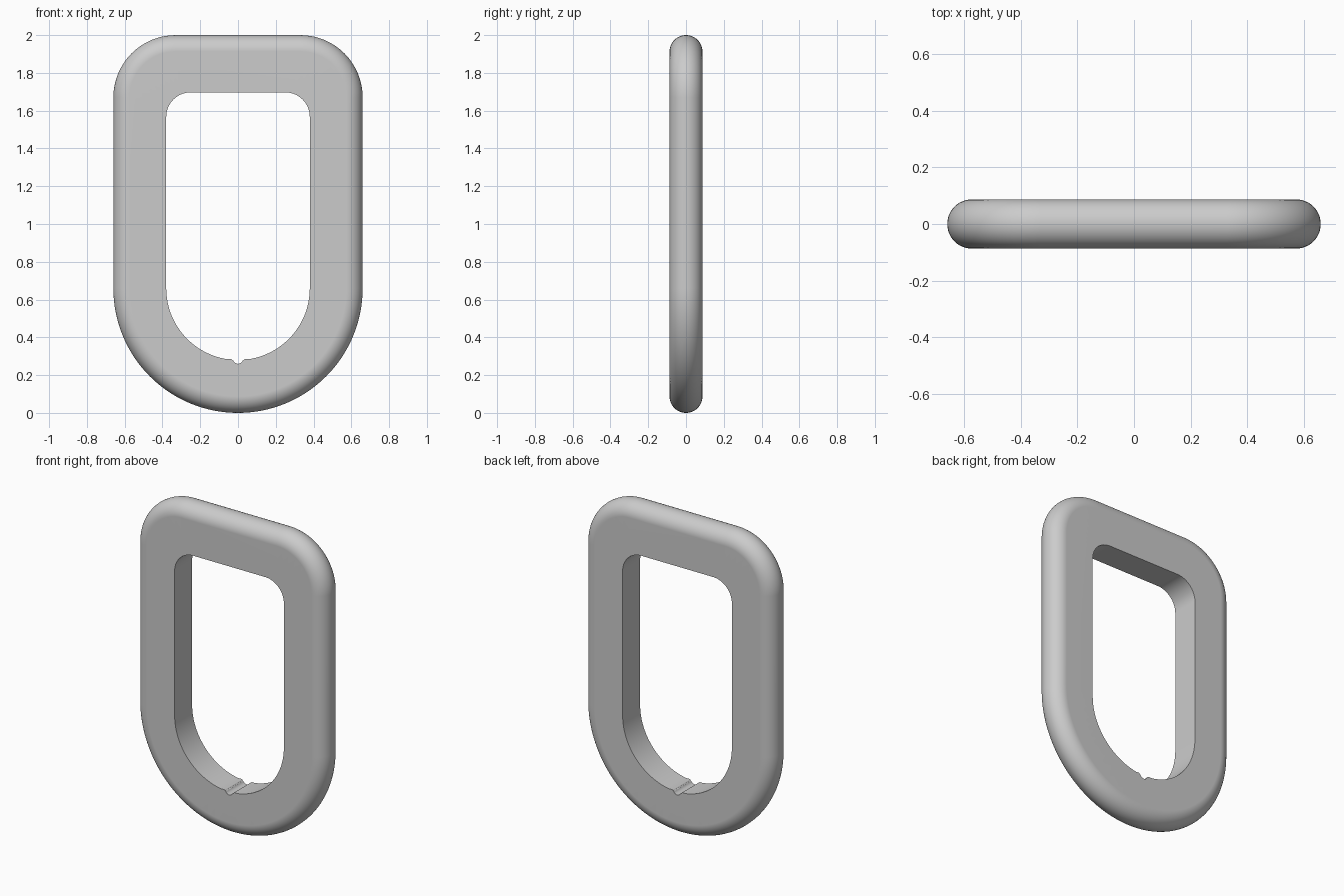
import bpy, bmesh
from math import sin, cos, pi

cube = bpy.data.objects.get("Cube")
if cube:
    bpy.data.objects.remove(cube, do_unlink=True)

HALF = 0.087          # half thickness, also the radius of the rounded rim
OUTER_W, INNER_W = 0.66, 0.38
TOP, INNER_TOP = 2.0, 1.697
ROUND_STEPS = 24


def arc(cx, cz, r, start, end, steps):
    angles = [start + (end - start) * i / steps for i in range(steps + 1)]
    return [(cx + r * cos(a), cz + r * sin(a)) for a in angles]


def right_side(w, top, corner):
    """Lower quarter circle, straight side and top corner."""
    lower = arc(0, OUTER_W, w, -pi / 2, 0, 32)
    upper = arc(w - corner, top - corner, corner, 0, pi / 2, 16)
    return lower + upper


def mirrored(points):
    return points + [(-x, z) for x, z in reversed(points) if x > 1e-6]


def outer_path(inset):
    return mirrored(right_side(OUTER_W - inset, TOP - inset, 0.33 - inset))


def inner_path():
    # Small rounded groove at the bottom of the opening
    groove = arc(0, 0.286, 0.026, -pi / 2, -pi / 8, 6)
    lip = arc(0.038, 0.276, 0.009, pi * 0.9, pi / 2, 4)
    side = [p for p in right_side(INNER_W, INNER_TOP, 0.13) if p[0] > 0.05]
    return mirrored(groove + lip + side)


def add_loop(bm, path, y):
    verts = [bm.verts.new((x, y, z)) for x, z in path]
    edges = [bm.edges.new((v, verts[i - 1])) for i, v in enumerate(verts)]
    return verts, edges


def skin(bm, a, b):
    for i in range(len(a)):
        bm.faces.new((a[i - 1], a[i], b[i], b[i - 1]))


bm = bmesh.new()

# Fully rounded outer rim
rim = []
for i in range(ROUND_STEPS + 1):
    t = -pi / 2 + pi * i / ROUND_STEPS
    rim.append(add_loop(bm, outer_path(HALF * (1 - cos(t))), HALF * sin(t)))
for a, b in zip(rim, rim[1:]):
    skin(bm, a[0], b[0])

# Straight wall of the opening
front = add_loop(bm, inner_path(), -HALF)
back = add_loop(bm, inner_path(), HALF)
skin(bm, front[0], back[0])

# Flat front and back faces
for outer, inner in ((rim[0], front), (rim[-1], back)):
    bmesh.ops.triangle_fill(bm, edges=outer[1] + inner[1], use_beauty=True)

bmesh.ops.recalc_face_normals(bm, faces=bm.faces)
mesh = bpy.data.meshes.new("ring_link")
bm.to_mesh(mesh)
bm.free()

link = bpy.data.objects.new("ring_link", mesh)
bpy.context.collection.objects.link(link)

# Plain grey material
grey = bpy.data.materials.new("plain_grey")
grey.use_nodes = True
colour = (0.6, 0.6, 0.6, 1)
grey.diffuse_color = colour
grey.node_tree.nodes["Principled BSDF"].inputs["Base Color"].default_value = colour
mesh.materials.append(grey)

# Smooth rim with crisp opening edges and truly flat faces
bpy.ops.object.select_all(action="DESELECT")
link.select_set(True)
bpy.context.view_layer.objects.active = link
bpy.ops.object.shade_smooth_by_angle(angle=pi / 6)
normals = link.modifiers.new("flat_faces", "WEIGHTED_NORMAL")
normals.keep_sharp = True
